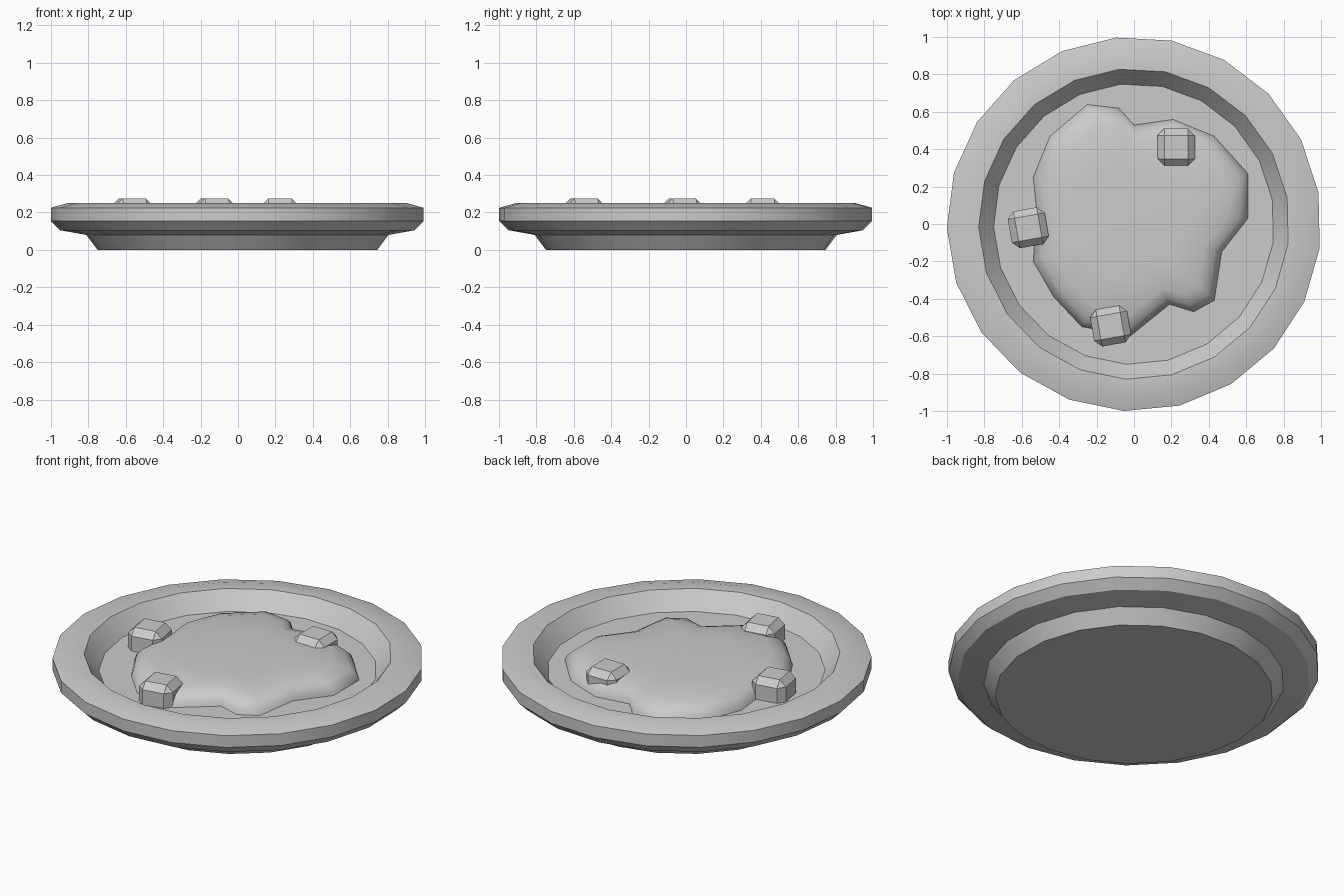
import bpy
import bmesh
from math import cos, sin, radians, tau
from mathutils import Matrix

cube = bpy.data.objects.get("Cube")
if cube:
    bpy.data.objects.remove(cube, do_unlink=True)

# One plain grey for everything
GREY = (0.6, 0.6, 0.6, 1.0)
grey = bpy.data.materials.new("plain grey")
grey.use_nodes = True
grey.diffuse_color = GREY
grey.node_tree.nodes["Principled BSDF"].inputs["Base Color"].default_value = GREY


def add_object(name, bm, smooth_angle=None):
    bmesh.ops.recalc_face_normals(bm, faces=bm.faces[:])
    mesh = bpy.data.meshes.new(name)
    bm.to_mesh(mesh)
    bm.free()
    mesh.materials.append(grey)
    obj = bpy.data.objects.new(name, mesh)
    bpy.context.collection.objects.link(obj)
    if smooth_angle:
        bpy.ops.object.select_all(action="DESELECT")
        obj.select_set(True)
        bpy.context.view_layer.objects.active = obj
        bpy.ops.object.shade_smooth_by_angle(angle=radians(smooth_angle))
    return obj


def bridge(bm, lower, upper):
    n = len(lower)
    for i in range(n):
        j = (i + 1) % n
        bm.faces.new((lower[i], lower[j], upper[j], upper[i]))


# Plate: a profile (radius, height) turned around 21 sides
SIDES = 21
START = radians(95.5)
profile = [(0.75, 0), (0.81, 0.08), (0.95, 0.105), (1, 0.155), (1, 0.225),
           (0.91, 0.25), (0.83, 0.25), (0.75, 0.15)]
bm = bmesh.new()
rings = []
for r, z in profile:
    angles = [START + tau * i / SIDES for i in range(SIDES)]
    rings.append([bm.verts.new((r * cos(a), r * sin(a), z)) for a in angles])
for lower, upper in zip(rings, rings[1:]):
    bridge(bm, lower, upper)
bm.faces.new(rings[0])
bm.faces.new(rings[-1])
add_object("plate", bm, 30)

# Sauce puddle: wavy outline drawn inward and up to a soft dome
outline = [(-0.25, 0.64), (-0.08, 0.62), (0, 0.53), (0.21, 0.56), (0.43, 0.47),
           (0.61, 0.27), (0.61, 0.03), (0.47, -0.15), (0.43, -0.41),
           (0.32, -0.47), (0.19, -0.43), (-0.02, -0.6), (-0.28, -0.55),
           (-0.43, -0.39), (-0.54, -0.2), (-0.52, 0.06), (-0.54, 0.25),
           (-0.45, 0.47)]
dome = [(1, 0.145), (0.98, 0.18), (0.92, 0.212), (0.8, 0.235), (0.5, 0.244)]
bm = bmesh.new()
rings = [[bm.verts.new((x * s, y * s, z)) for x, y in outline] for s, z in dome]
for lower, upper in zip(rings, rings[1:]):
    bridge(bm, lower, upper)
peak = bm.verts.new((0, 0, 0.246))
top = rings[-1]
for i, v in enumerate(top):
    bm.faces.new((v, top[(i + 1) % len(top)], peak))
add_object("sauce_puddle", bm, 80)


# Chunks: flat-shaded cubes with cut edges, sunk into the plate
def add_chunk(name, x, y, turn):
    bm = bmesh.new()
    bmesh.ops.create_cube(bm, size=0.2)
    bmesh.ops.bevel(bm, geom=bm.edges[:], offset=0.037, segments=1,
                    affect="EDGES", profile=0.5)
    place = Matrix.Translation((x, y, 0.175)) @ Matrix.Rotation(radians(turn), 4, "Z")
    bm.transform(place)
    add_object(name, bm)


add_chunk("back_chunk", 0.225, 0.41, 0)
add_chunk("side_chunk", -0.565, -0.02, 10)
add_chunk("front_chunk", -0.125, -0.545, 10)
